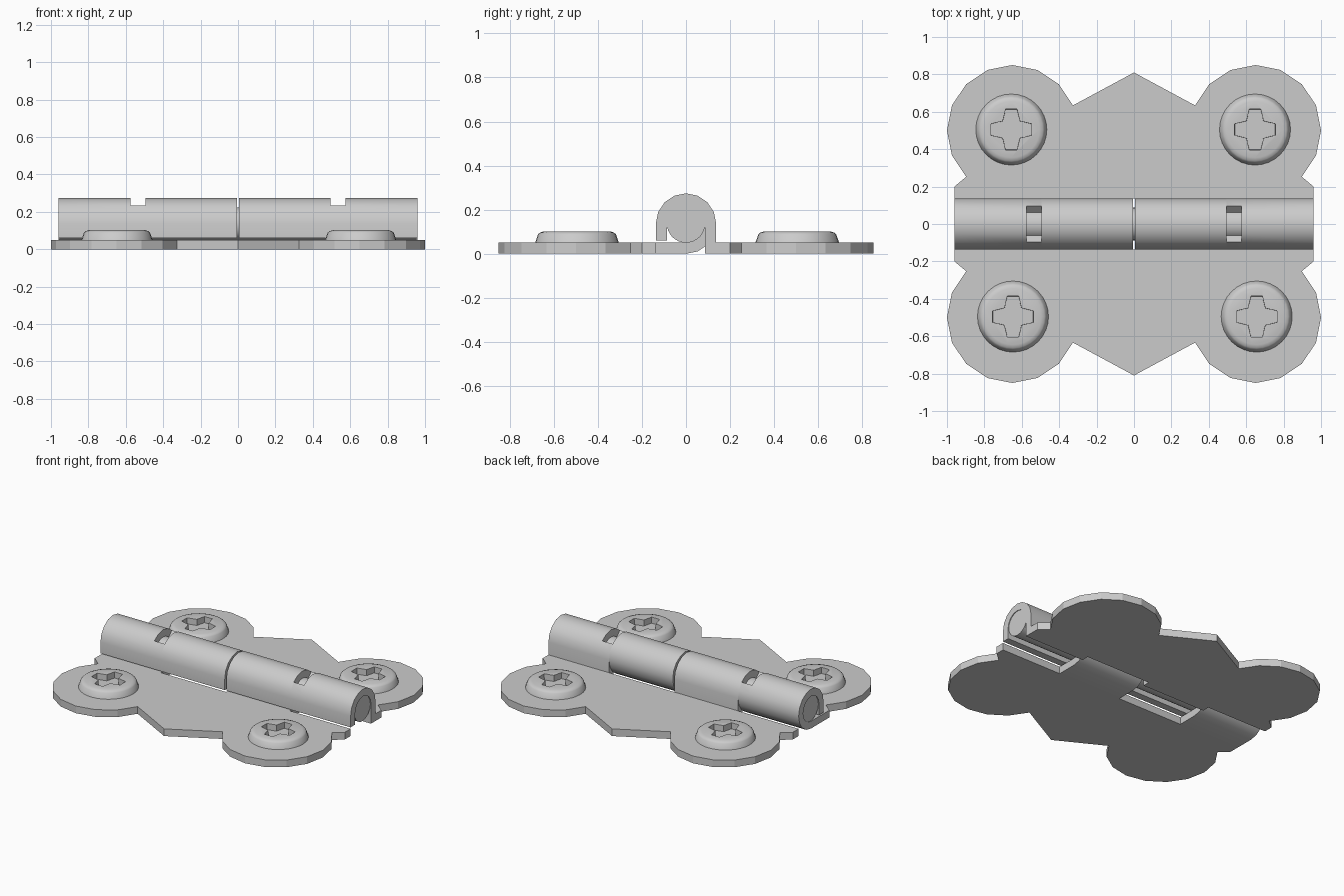
import bpy, bmesh
from math import sin, cos, pi, radians

if "Cube" in bpy.data.objects:
    bpy.data.objects.remove(bpy.data.objects["Cube"])

T, R, RI, CZ = 0.05, 0.137, 0.087, 0.137   # plate thickness, knuckle radii, axis height


def finish(bm, name, smooth=None):
    bmesh.ops.recalc_face_normals(bm, faces=bm.faces)
    me = bpy.data.meshes.new(name)
    bm.to_mesh(me)
    bm.free()
    ob = bpy.data.objects.new(name, me)
    bpy.context.collection.objects.link(ob)
    if smooth:
        smooth_shade(ob, smooth)
    return ob


def smooth_shade(ob, angle):
    bpy.ops.object.select_all(action='DESELECT')
    ob.select_set(True)
    bpy.context.view_layer.objects.active = ob
    bpy.ops.object.shade_smooth_by_angle(angle=radians(angle))


def prism(bm, pts, z0, z1, top_scale=1.0):
    lo = [bm.verts.new((x, y, z0)) for x, y in pts]
    hi = [bm.verts.new((x * top_scale, y * top_scale, z1)) for x, y in pts]
    n = len(pts)
    bm.faces.new(lo)
    bm.faces.new(hi)
    for i in range(n):
        bm.faces.new((lo[i], lo[(i + 1) % n], hi[(i + 1) % n], hi[i]))


def leaf(name, s):
    # half outline with a 16-sided lobe, mirrored across x
    half = [(0.96, R), (0.96, 0.2)]
    for k in range(-2, 8):
        a = k * pi / 8
        half.append((0.65 + 0.35 * cos(a), 0.5 + 0.35 * sin(a)))
    half.append((0.65 + 0.35 * cos(7 * pi / 8), 0.5 + 0.35 * sin(7 * pi / 8)))
    half.pop()
    pts = half + [(0, 0.81)] + [(-x, y) for x, y in reversed(half)]
    bm = bmesh.new()
    prism(bm, [(x, s * y) for x, y in pts], 0, T)
    finish(bm, name)


def knuckle(name, path, xs, slot=None):
    # extruded ribbon of (outer, inner) pairs; slot column loses its top quarter
    def solid(i, j):
        if not (0 <= i < len(path) - 1 and 0 <= j < len(xs) - 1):
            return False
        mid_z = (path[i][0][1] + path[i + 1][0][1]) / 2
        return not (j == slot and mid_z > CZ + R * sin(pi / 4))
    bm = bmesh.new()
    v = [[[bm.verts.new((x, *p)) for p in pair] for x in xs] for pair in path]
    for i in range(len(path) - 1):
        for j in range(len(xs) - 1):
            if not solid(i, j):
                continue
            a, b, c, d = v[i][j], v[i + 1][j], v[i + 1][j + 1], v[i][j + 1]
            for k in (0, 1):
                bm.faces.new((a[k], b[k], c[k], d[k]))
            for (di, dj), (p, q) in (((-1, 0), (a, d)), ((1, 0), (b, c)),
                                     ((0, -1), (a, b)), ((0, 1), (d, c))):
                if not solid(i + di, j + dj):
                    bm.faces.new((p[0], q[0], q[1], p[1]))
    bmesh.ops.delete(bm, geom=[w for w in bm.verts if not w.link_faces], context='VERTS')
    finish(bm, name, 30)


def arc(k0, k1):
    return [((R * cos(k * pi / 8), CZ + R * sin(k * pi / 8)),
             (RI * cos(k * pi / 8), CZ + RI * sin(k * pi / 8))) for k in range(k0, k1 + 1)]


def screw(name, cx, cy):
    # screw head: stacked rings
    bm = bmesh.new()
    n = 32
    rings = [[bm.verts.new((cx + r * cos(2 * pi * k / n), cy + r * sin(2 * pi * k / n), z))
              for k in range(n)]
             for r, z in ((0.19, T), (0.177, 0.088), (0.168, 0.096), (0.15, 0.102))]
    for lo, hi in zip(rings, rings[1:]):
        for k in range(n):
            bm.faces.new((lo[k], lo[(k + 1) % n], hi[(k + 1) % n], hi[k]))
    bm.faces.new(rings[0])
    bm.faces.new(rings[-1])
    ob = finish(bm, name)
    # cross-shaped driver recess
    pts, quarter = [], [(0.108, -0.03), (0.108, 0.03), (0.045, 0.045)]
    for _ in range(4):
        pts += quarter
        quarter = [(-y, x) for x, y in quarter]
    bm = bmesh.new()
    prism(bm, pts, 0.06, 0.13, 1.02)
    cut = finish(bm, "recess_cutter")
    cut.location = (cx, cy, 0)
    cut.hide_render = True
    mod = ob.modifiers.new("recess", 'BOOLEAN')
    mod.operation, mod.object, mod.solver = 'DIFFERENCE', cut, 'EXACT'
    bpy.context.view_layer.update()
    bpy.context.view_layer.objects.active = ob
    bpy.ops.object.modifier_apply(modifier=mod.name)
    bpy.data.objects.remove(cut)
    smooth_shade(ob, 30)


# two flat leaves
leaf("front_leaf", -1)
leaf("back_leaf", 1)

# rolled knuckles of the front leaf, arched knuckles of the back leaf
tail = [((-R, 0.06), (-RI, 0.06))]
curl = [((-R, 0), (-R, T))] + arc(-4, 8) + tail
arch = [((R, 0), (RI, 0))] + arc(0, 8) + tail
knuckle("front_knuckle_outer", curl, [-0.96, -0.575, -0.495], 1)
knuckle("front_knuckle_inner", curl, [0.006, 0.495])
knuckle("back_knuckle_inner", arch, [-0.495, -0.006])
knuckle("back_knuckle_outer", arch, [0.495, 0.575, 0.96], 0)

# hinge pin
bpy.ops.mesh.primitive_cylinder_add(vertices=32, radius=RI, depth=1.91,
                                    location=(0, 0, CZ), rotation=(0, pi / 2, 0))
pin = bpy.context.object
pin.name = "pin"
smooth_shade(pin, 30)

# four screws
for name, x, y in (("back_left", -0.656, 0.505), ("back_right", 0.647, 0.505),
                   ("front_left", -0.647, -0.495), ("front_right", 0.656, -0.495)):
    screw("screw_" + name, x, y)
